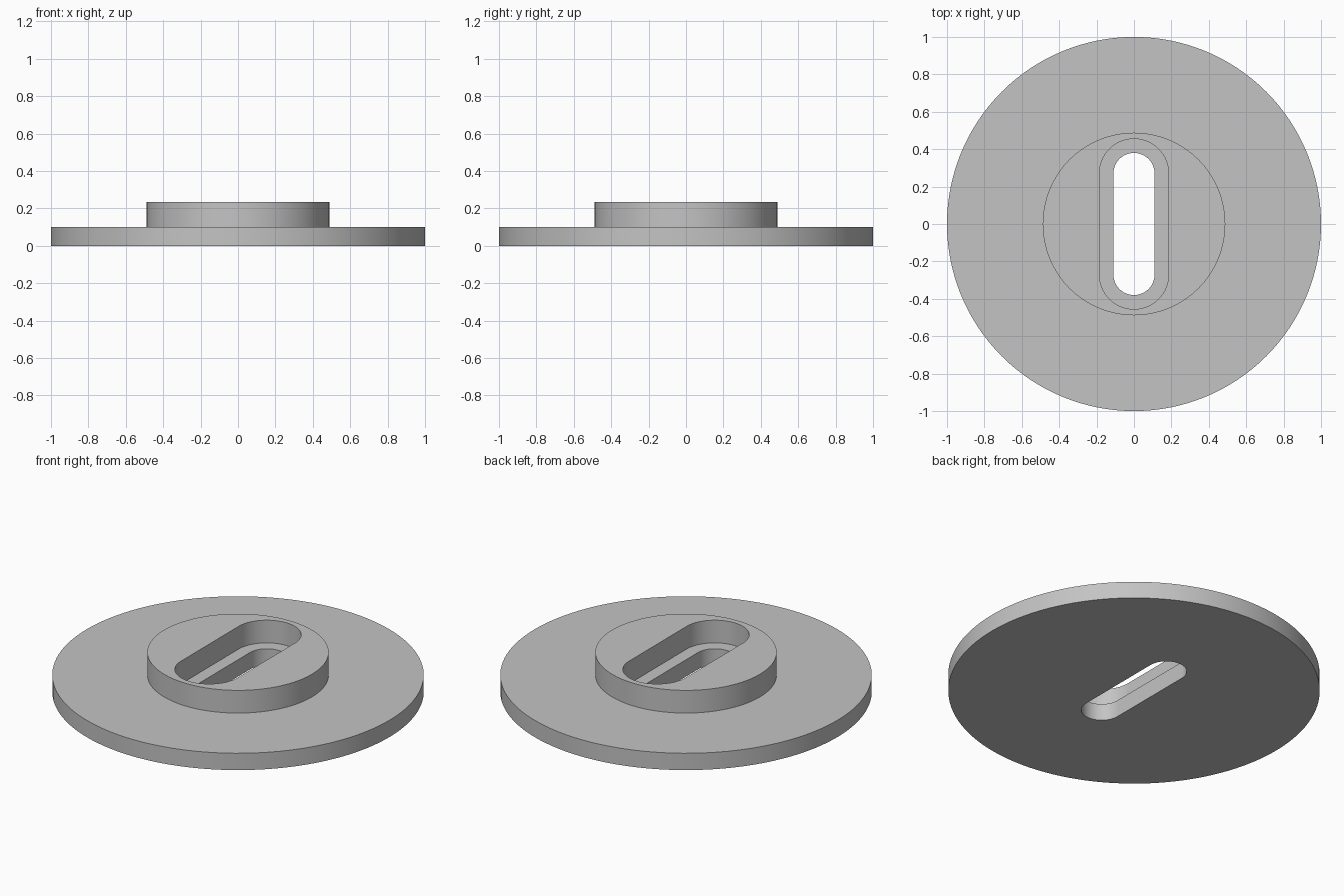
import bpy
import bmesh
import math

cube = bpy.data.objects.get("Cube")
if cube:
    bpy.data.objects.remove(cube, do_unlink=True)

HALF_SEGMENTS = 64   # segments per half circle
SLOT_HALF = 0.27     # distance from the centre to each slot end's arc centre

# Plain grey metal
grey = bpy.data.materials.new("grey_metal")
grey.use_nodes = True
colour = (0.55, 0.55, 0.55, 1.0)
grey.diffuse_color = colour
grey.node_tree.nodes["Principled BSDF"].inputs["Base Color"].default_value = colour


def ring(bm, radius, z, offset=0.0):
    """Circle, or a slot along y when its two halves are offset apart."""
    verts = []
    for half, sign in ((0, 1), (1, -1)):
        for i in range(HALF_SEGMENTS + 1):
            a = math.pi * (half + i / HALF_SEGMENTS)
            verts.append(bm.verts.new((radius * math.cos(a),
                                       radius * math.sin(a) + sign * offset, z)))
    return verts


# Section through the body, (radius, height, slot offset), as a closed circuit
SECTION = [
    (1.00, 0.00, 0), (1.00, 0.10, 0),                    # flange rim
    (0.488, 0.10, 0), (0.488, 0.235, 0),                 # raised boss
    (0.185, 0.235, SLOT_HALF), (0.185, 0.10, SLOT_HALF), # wide upper slot
    (0.11, 0.10, SLOT_HALF), (0.11, 0.00, SLOT_HALF),    # narrow through slot
]

bm = bmesh.new()
rings = [ring(bm, *point) for point in SECTION]
for k, lower in enumerate(rings):
    upper = rings[(k + 1) % len(rings)]
    for i in range(len(lower)):
        j = (i + 1) % len(lower)
        bm.faces.new((lower[i], lower[j], upper[j], upper[i]))

# Weld the circle seams where the two halves meet
bmesh.ops.remove_doubles(bm, verts=bm.verts[:], dist=1e-5)
bmesh.ops.recalc_face_normals(bm, faces=bm.faces[:])

mesh = bpy.data.meshes.new("slotted_flange")
bm.to_mesh(mesh)
bm.free()
mesh.materials.append(grey)
flange = bpy.data.objects.new("slotted_flange", mesh)
bpy.context.collection.objects.link(flange)

# Smooth round walls with crisp edges
bpy.ops.object.select_all(action='DESELECT')
flange.select_set(True)
bpy.context.view_layer.objects.active = flange
bpy.ops.object.shade_smooth_by_angle(angle=math.radians(30))
